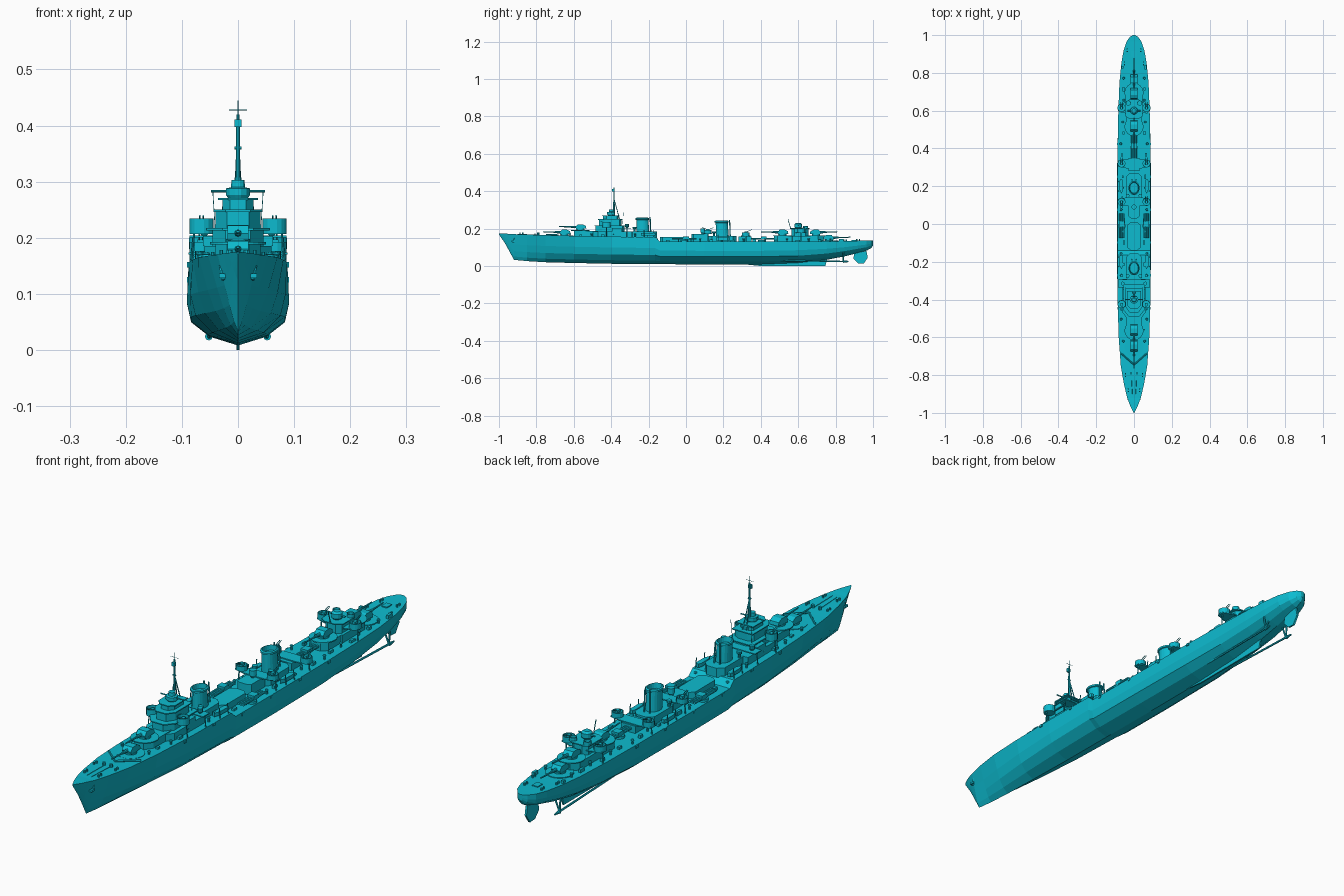
import bpy, math, random
from mathutils import Vector
random.seed(4)

teal = bpy.data.materials.new("teal_paint")
teal.diffuse_color = (.004, .5, .63, 1)

def mesh(name, verts, faces):
    me = bpy.data.meshes.new(name)
    me.from_pydata(verts, [], faces)
    me.update()
    me.materials.append(teal)
    ob = bpy.data.objects.new(name, me)
    bpy.context.collection.objects.link(ob)
    return ob

def prism(name, outline, z0, z1):
    # vertical extrusion of an (x, y) outline
    n = len(outline)
    v = [(x, y, z) for z in (z0, z1) for x, y in outline]
    f = [(i, (i + 1) % n, n + (i + 1) % n, n + i) for i in range(n)]
    return mesh(name, v, f + [tuple(range(n))[::-1], tuple(range(n, 2 * n))])

def house(name, w, y0, y1, z0, z1, nose=0.0, tail=0.0):
    # centred deckhouse with chamfered front and back
    k = w * 0.5
    half = [(k, y0), (w, y0 + nose), (w, y1 - tail), (k, y1)]
    return prism(name, half + [(-x, y) for x, y in reversed(half)], z0, z1)

def box(name, x, y, z, sx, sy, sz):
    return prism(name, [(x - sx / 2, y - sy / 2), (x + sx / 2, y - sy / 2),
                        (x + sx / 2, y + sy / 2), (x - sx / 2, y + sy / 2)], z, z + sz)

def lathe(name, x, y, prof, n=20, oval=1.0, rake=0.0):
    # (radius, z) profile turned round a vertical axis
    v, z0, m = [], prof[0][1], len(prof)
    for r, z in prof:
        for i in range(n):
            a = 2 * math.pi * (i + .5) / n
            v.append((x + r * math.cos(a), y + r * oval * math.sin(a) + rake * (z - z0), z))
    f = [(j * n + i, j * n + (i + 1) % n, (j + 1) * n + (i + 1) % n, (j + 1) * n + i)
         for j in range(m - 1) for i in range(n)]
    return mesh(name, v, f + [tuple(range(n))[::-1], tuple(range((m - 1) * n, m * n))])

def rod(name, a, b, r, r2=None, n=6):
    a, b = Vector(a), Vector(b)
    q = (b - a).to_track_quat('Z', 'Y')
    v = [p + q @ Vector((s * math.cos(t * 2 * math.pi / n), s * math.sin(t * 2 * math.pi / n), 0))
         for p, s in ((a, r), (b, r if r2 is None else r2)) for t in range(n)]
    f = [(i, (i + 1) % n, n + (i + 1) % n, n + i) for i in range(n)]
    return mesh(name, v, f + [tuple(range(n))[::-1], tuple(range(n, 2 * n))])

def plate(name, x, side):
    # (y, z) side profile, from -x to x
    n = len(side)
    v = [(s * x, y, z) for s in (1, -1) for y, z in side]
    f = [(i, n + i, n + (i + 1) % n, (i + 1) % n) for i in range(n)]
    return mesh(name, v, f + [tuple(range(n)), tuple(range(n, 2 * n))[::-1]])

def tub(name, x, y, z, r, h, n=16):
    return lathe(name, x, y, [(r, z), (r, z + h), (r - .003, z + h), (r - .003, z + .004)], n)

def aa_gun(x, y, z, d):
    lathe("anti_air_mount", x, y, [(.008, z), (.005, z + .012)], 8)
    box("anti_air_cradle", x, y, z + .01, .012, .016, .009)
    for s in (-.003, .003):
        rod("anti_air_barrel", (x + s, y, z + .016), (x + s, y + d * .032, z + .028), .0014)

def torpedoes(x, y, z):
    lathe("torpedo_turntable", x, y, [(.02, z), (.02, z + .01)], 14)
    for k in (-.01, 0, .01):
        rod("torpedo_tube", (x + k, y - .065, z + .016), (x + k, y + .065, z + .016), .0048, n=8)
    box("torpedo_shield", x, y + .01, z + .012, .03, .03, .016)

def main_gun(y, z, d):
    # d = firing direction along y
    lathe("gun_base", 0, y, [(.05, z), (.05, z + .004)], 28)
    lathe("gun_pivot", 0, y, [(.022, z + .003), (.022, z + .01)], 16)
    side = [(.022, .008), (.026, .02), (.014, .034), (-.012, .035), (-.03, .026), (-.032, .012)]
    plate("gun_shield", .019, [(y + d * u, z + h) for u, h in side][::d])
    rod("gun_barrel", (0, y + d * .02, z + .02), (0, y + d * .115, z + .023), .0042, .0025, 8)
    rod("gun_sleeve", (0, y + d * .02, z + .02), (0, y + d * .05, z + .021), .0065, .005, 8)

# hull: y, deck z, deck half width, keel z, fullness (0 sharp, 1 full)
stations = [(-1, .175, .002, .168, 0), (-.97, .173, .017, .125, 0), (-.945, .172, .027, .08, 0),
            (-.92, .17, .036, .033, 0), (-.85, .168, .053, .026, .12), (-.75, .165, .070, .02, .3),
            (-.6, .161, .081, .016, .58), (-.4, .157, .087, .012, .85), (-.165, .154, .088, .01, 1),
            (-.14, .131, .088, .01, 1), (.1, .13, .088, .008, 1), (.4, .13, .087, .008, .95),
            (.6, .13, .083, .016, .85), (.75, .131, .077, .033, .8),
            (.85, .133, .067, .052, .8), (.92, .135, .055, .07, .85), (.965, .136, .04, .082, .9),
            (.99, .137, .022, .095, .9), (1, .137, .006, .11, .9)]
verts, faces = [], []
for y, zd, w, zk, f in stations:
    h = zd - zk
    half = [(w, zd)] + [(w * (lo + (hi - lo) * f), zk + h * t) for lo, hi, t in
            ((.66, 1.03, .6), (.42, .95, .34), (.2, .58, .13))]
    verts += [(x, y, z) for x, z in half] + [(0, y, zk)] + [(-x, y, z) for x, z in half[::-1]]
for j in range(len(stations) - 1):
    faces += [(j * 9 + i, j * 9 + (i + 1) % 9, j * 9 + 9 + (i + 1) % 9, j * 9 + 9 + i)[::-1] for i in range(9)]
faces += [tuple(range(9)), tuple(range(len(verts) - 9, len(verts)))[::-1]]
mesh("hull", verts, faces)

# skeg, rudder, shafts, propellers and anchors
plate("skeg", .003, [(.3, .01), (.4, 0), (.745, 0), (.755, .04), (.6, .03)])
plate("rudder", .004, [(.9, .07), (.895, .04), (.92, .014), (.95, .012), (.972, .045), (.965, .08)])
for s in (-1, 1):
    rod("propeller_shaft", (s * .042, .45, .03), (s * .052, .86, .024), .004)
    rod("propeller_hub", (s * .052, .84, .024), (s * .052, .87, .024), .007, .003, 8)
    for x in (.03, .056):
        rod("shaft_strut", (s * .052, .84, .024), (s * x, .84, .075), .0035)
    rod("anchor_shank", (s * .03, -.915, .15), (s * .026, -.925, .125), .004)
    box("anchor_flukes", s * .028, -.925, .128, .012, .016, .008)
    # breakwater and foredeck fittings
    rod("breakwater", (0, -.745, .168), (s * .068, -.685, .166), .004)
    rod("anchor_chain", (s * .01, -.9, .17), (s * .012, -.79, .167), .0012)
    lathe("capstan", s * .015, -.79, [(.006, .165), (.006, .178)], 8)

# forward guns and bridge tower
house("forward_deckhouse", .04, -.6, -.46, .15, .188, .03)
main_gun(-.65, .16, -1)
main_gun(-.565, .188, -1)
house("bridge_base", .06, -.51, -.29, .15, .185, .04)
house("bridge_lower", .045, -.485, -.33, .185, .215, .035, .01)
house("bridge_deck", .056, -.49, -.32, .213, .217, .035)
house("bridge_upper", .04, -.465, -.345, .217, .247, .03, .01)
house("bridge_roof", .044, -.47, -.34, .246, .25, .03)
house("wheelhouse", .028, -.445, -.36, .25, .268, .02, .01)
house("lookout_platform", .036, -.45, -.355, .267, .271, .02)
lathe("director_tower", 0, -.4, [(.018, .27), (.022, .276), (.022, .288), (.013, .29), (.012, .303)], 12)
rod("range_finder", (-.048, -.4, .283), (.048, -.4, .283), .0025, n=8)
house("signal_deck", .086, -.335, -.295, .2, .204)
for s in (-1, 1):
    tub("bridge_wing_tub", s * .065, -.425, .207, .022, .027)
    aa_gun(s * .065, -.425, .211, -1)
    rod("wing_support", (s * .078, -.425, .207), (s * .084, -.425, .155), .002)
    rod("deck_support", (s * .08, -.315, .2), (s * .084, -.315, .154), .002)
    lathe("searchlight", s * .06, -.315, [(.004, .203), (.01, .21), (.01, .224)], 10)
    box("bridge_locker", s * .052, -.37, .185, .02, .05, .018)

# main mast
rod("mast", (0, -.385, .26), (0, -.385, .42), .005, .003, 8)
for s in (-1, 1):
    rod("mast_leg", (s * .008, -.355, .25), (0, -.385, .36), .002)
    rod("mast_aerial", (s * .04, -.34, .205), (s * .045, -.335, .285), .0009, n=4)
box("mast_radar", 0, -.39, .397, .012, .01, .014)
rod("yard_low", (-.006, -.385, .36), (.006, -.385, .36), .003)
rod("yard_high", (-.016, -.385, .428), (.016, -.385, .428), .0008, n=4)
rod("mast_tip", (0, -.385, .42), (0, -.385, .445), .0012, n=4)

# funnels on their casings
for y, z, top in ((-.23, .155, .258), (.195, .13, .243)):
    house("funnel_casing", .042, y - .075, y + .075, z - .005, z + .03, .02, .02)
    lathe("funnel", 0, y, [(.027, z + .02), (.025, top - .012), (.029, top - .01), (.029, top - .003),
                           (.024, top), (.022, top - .02)], 20, 1.3, -.05)
    for s in (-1, 1):
        rod("steam_pipe", (s * .012, y + .042, z + .02), (s * .01, y + .038, top + .004), .003)
        lathe("vent", s * .034, y - .045, [(.006, z + .02), (.006, z + .042), (.01, z + .046), (.01, z + .054)], 10)

# midship houses, searchlight platform and side gun platforms
house("midship_house_front", .035, -.14, .01, .128, .155, .015, .015)
house("midship_house", .03, .03, .12, .128, .17, .01)
house("searchlight_platform", .088, .095, .14, .17, .174, .012, .012)
lathe("midship_searchlight", 0, .09, [(.006, .17), (.013, .18), (.013, .2)], 12)
house("aft_funnel_house", .03, .28, .35, .128, .158)
house("gun_platform", .086, .295, .345, .158, .162, .01, .01)
torpedoes(0, .405, .13)
for s in (-1, 1):
    for y in (.117, .32):
        z = .174 if y < .2 else .162
        tub("midship_gun_tub", s * .066, y, z, .021, .018)
        aa_gun(s * .066, y, z + .004, s if y < .2 else 1)
        rod("platform_post", (s * .076, y, z), (s * .08, y, .128), .0025)
    torpedoes(s * .064, -.01, .13)
    # ship's boats
    for y in (-.2, .2):
        z = .162 if y < 0 else .137
        outline = [(0, -.04), (.009, -.02), (.01, .025), (.006, .036), (-.006, .036), (-.01, .025), (-.009, -.02)]
        prism("boat", [(s * .067 + a, y + b) for a, b in outline], z, z + .014)
        for d in (-.025, .025):
            rod("davit", (s * .082, y + d, z - .01), (s * .078, y + d, z + .03), .0018)

# aft guns and aft control house
house("aft_gun_house", .04, .47, .57, .128, .16, .02)
main_gun(.515, .16, -1)
house("aft_house", .045, .56, .735, .128, .16, .01, .03)
house("aft_control", .034, .565, .655, .16, .2, .015, .015)
house("aft_control_roof", .045, .555, .66, .198, .202, .015, .015)
lathe("aft_director", 0, .6, [(.014, .2), (.02, .207), (.02, .224), (.012, .231)], 12)
rod("aft_range_finder", (-.035, .6, .216), (.035, .6, .216), .0035)
house("aft_wing_deck", .086, .585, .645, .176, .18, .015, .015)
main_gun(.695, .16, 1)
main_gun(.765, .131, 1)
rod("aft_mast", (0, .56, .2), (0, .545, .25), .002)
for s in (-1, 1):
    tub("aft_gun_tub", s * .066, .615, .18, .022, .02)
    aa_gun(s * .066, .615, .184, 1)
    rod("aft_wing_post", (s * .076, .615, .18), (s * .078, .615, .128), .0025)
    tub("stern_gun_tub", s * .03, .64, .2, .014, .014, 12)

# scattered deck lockers, vents, bollards and side fittings
for i in range(26):
    y = -.62 + i * .058
    z = .155 if y < -.16 else .128
    x = random.uniform(.052, .07)
    for s in (-1, 1):
        if i % 2:
            box("deck_locker", s * x, y, z, .01, random.uniform(.012, .026), random.uniform(.01, .018))
        else:
            lathe("deck_vent", s * x, y, [(.004, z), (.004, z + .013), (.007, z + .016), (.005, z + .02)], 8)
        if abs(y) < .45 and i % 3 == 0:
            box("side_fitting", s * .089, y, z - .008, .004, .012, .01)
for y, x, z in ((-.88, .03, .168), (-.8, .045, .165), (.85, .05, .132), (.92, .036, .134)):
    for s in (-1, 1):
        for d in (-.007, .007):
            lathe("bollard", s * x, y + d, [(.0035, z), (.0035, z + .01)], 8)
box("stern_hatch", 0, .9, .132, .024, .03, .006)
